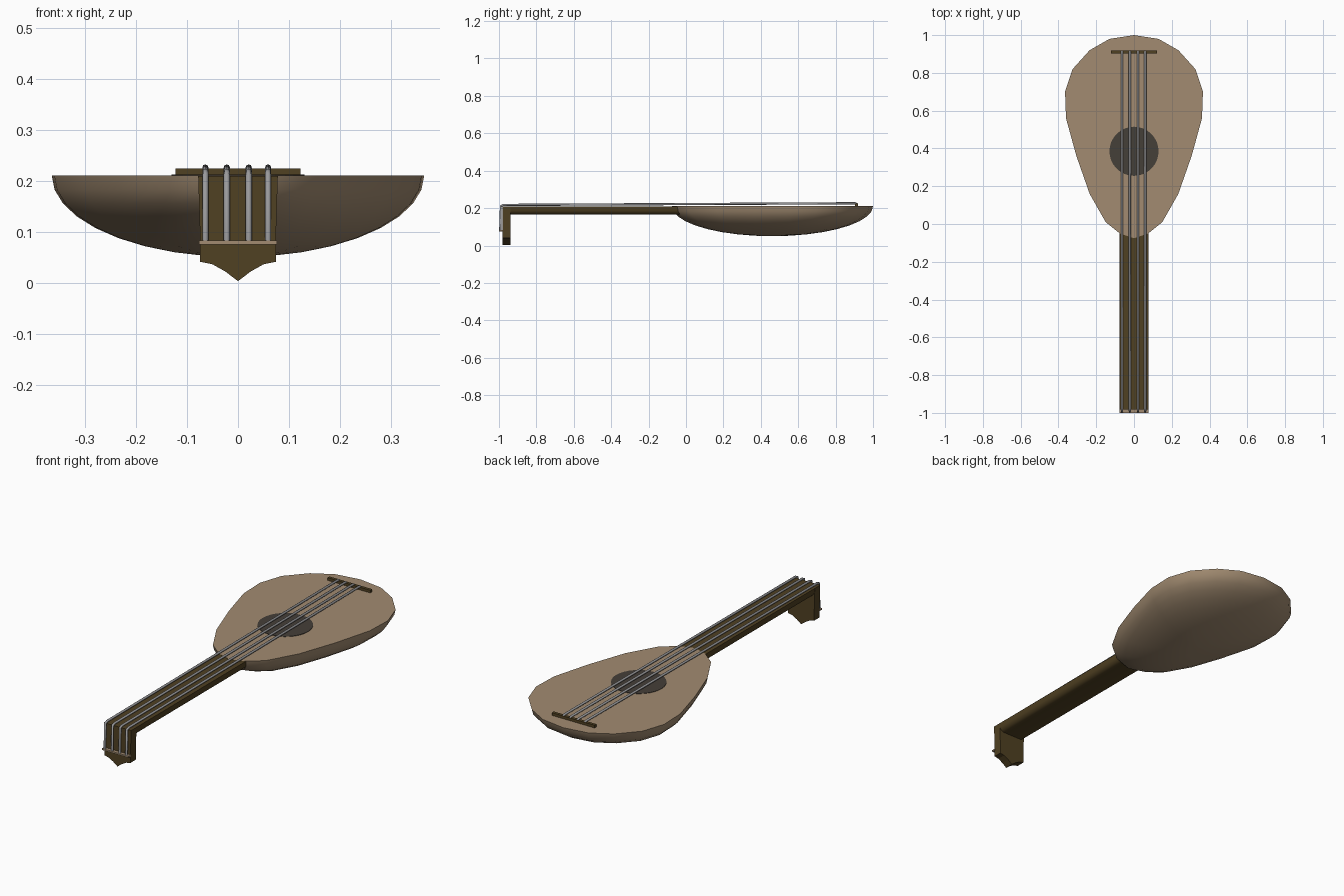
import bpy, bmesh, math

cube = bpy.data.objects.get("Cube")
if cube:
    bpy.data.objects.remove(cube, do_unlink=True)


def material(name, rgb):
    m = bpy.data.materials.new(name)
    m.use_nodes = True
    m.diffuse_color = (*rgb, 1)
    m.node_tree.nodes["Principled BSDF"].inputs["Base Color"].default_value = (*rgb, 1)
    return m


PALE = material("pale wood", (0.36, 0.26, 0.165))
DARK = material("dark wood", (0.08, 0.052, 0.016))
HOLE = material("hole shadow", (0.06, 0.05, 0.04))
STEEL = material("string grey", (0.32, 0.32, 0.33))


def finish(bm, name, mat, smooth=None):
    bmesh.ops.recalc_face_normals(bm, faces=bm.faces)
    me = bpy.data.meshes.new(name)
    bm.to_mesh(me)
    bm.free()
    ob = bpy.data.objects.new(name, me)
    bpy.context.collection.objects.link(ob)
    me.materials.append(mat)
    if smooth:
        bpy.ops.object.select_all(action='DESELECT')
        ob.select_set(True)
        bpy.context.view_layer.objects.active = ob
        bpy.ops.object.shade_smooth_by_angle(angle=math.radians(smooth))
    return ob


def prism(name, half, y0, y1, mat, smooth=None):
    """Extrude a mirrored x/z half profile, listed top to bottom, along y."""
    ring = half + [(-x, z) for x, z in reversed(half) if x > 0]
    bm = bmesh.new()
    face = bm.faces.new([bm.verts.new((x, y0, z)) for x, z in ring])
    ext = bmesh.ops.extrude_face_region(bm, geom=[face])
    moved = [g for g in ext["geom"] if isinstance(g, bmesh.types.BMVert)]
    bmesh.ops.translate(bm, verts=moved, vec=(0, y1 - y0, 0))
    return finish(bm, name, mat, smooth)


# Pear-shaped body: the outline shrinks along an elliptical bowl
TOP, DEPTH, MID = 0.21, 0.16, 0.46
half = [(0, 1), (0.13, 0.98), (0.235, 0.92), (0.325, 0.82), (0.365, 0.7), (0.36, 0.56),
        (0.305, 0.36), (0.235, 0.16), (0.15, 0.01), (0.075, -0.05), (0, -0.075)]
outline = half + [(-x, y) for x, y in half[-2:0:-1]]
bm = bmesh.new()
rings = []
for i in range(9):
    a = math.pi / 2 * i / 9
    rings.append([bm.verts.new((x * math.cos(a), MID + (y - MID) * math.cos(a),
                                TOP - DEPTH * math.sin(a))) for x, y in outline])
bm.faces.new(rings[0])
n = len(outline)
for r, s in zip(rings, rings[1:]):
    for i in range(n):
        j = (i + 1) % n
        bm.faces.new((r[i], r[j], s[j], s[i]))
pole = bm.verts.new((0, MID, TOP - DEPTH))
for i in range(n):
    bm.faces.new((rings[-1][i], rings[-1][(i + 1) % n], pole))
finish(bm, "body", PALE, 40)

# Sound hole plate
bm = bmesh.new()
bmesh.ops.create_cone(bm, cap_ends=True, segments=32, radius1=0.13, radius2=0.13, depth=0.003)
bmesh.ops.translate(bm, verts=bm.verts, vec=(0, 0.385, TOP + 0.0005))
finish(bm, "sound_hole", HOLE)

# Neck, bent-down head, bridge and string bar
prism("neck", [(0.078, 0.209), (0.076, 0.185), (0.068, 0.172), (0.055, 0.166)],
      -0.98, 0.0, DARK, 40)
prism("head", [(0.078, 0.209), (0.074, 0.08), (0.074, 0.041), (0.05, 0.036),
               (0.025, 0.022), (0, 0.003)], -0.982, -0.938, DARK)
prism("bridge", [(0.122, 0.224), (0.122, 0.209)], 0.903, 0.919, DARK)
prism("string_bar", [(0.076, 0.083), (0.076, 0.075)], -1.0, -0.98, PALE)

# Strings running over the neck and down the head
for k, x in enumerate((-0.064, -0.022, 0.021, 0.059)):
    path = [(0.915, 0.22), (0.905, 0.226), (-0.975, 0.217), (-0.99, 0.211), (-0.993, 0.08)]
    cu = bpy.data.curves.new(f"string_{k + 1}", 'CURVE')
    cu.dimensions = '3D'
    cu.bevel_depth = 0.006
    cu.bevel_resolution = 2
    cu.use_fill_caps = True
    sp = cu.splines.new('POLY')
    sp.points.add(len(path) - 1)
    for p, (y, z) in zip(sp.points, path):
        p.co = (x, y, z, 1)
    cu.materials.append(STEEL)
    bpy.context.collection.objects.link(bpy.data.objects.new(f"string_{k + 1}", cu))
